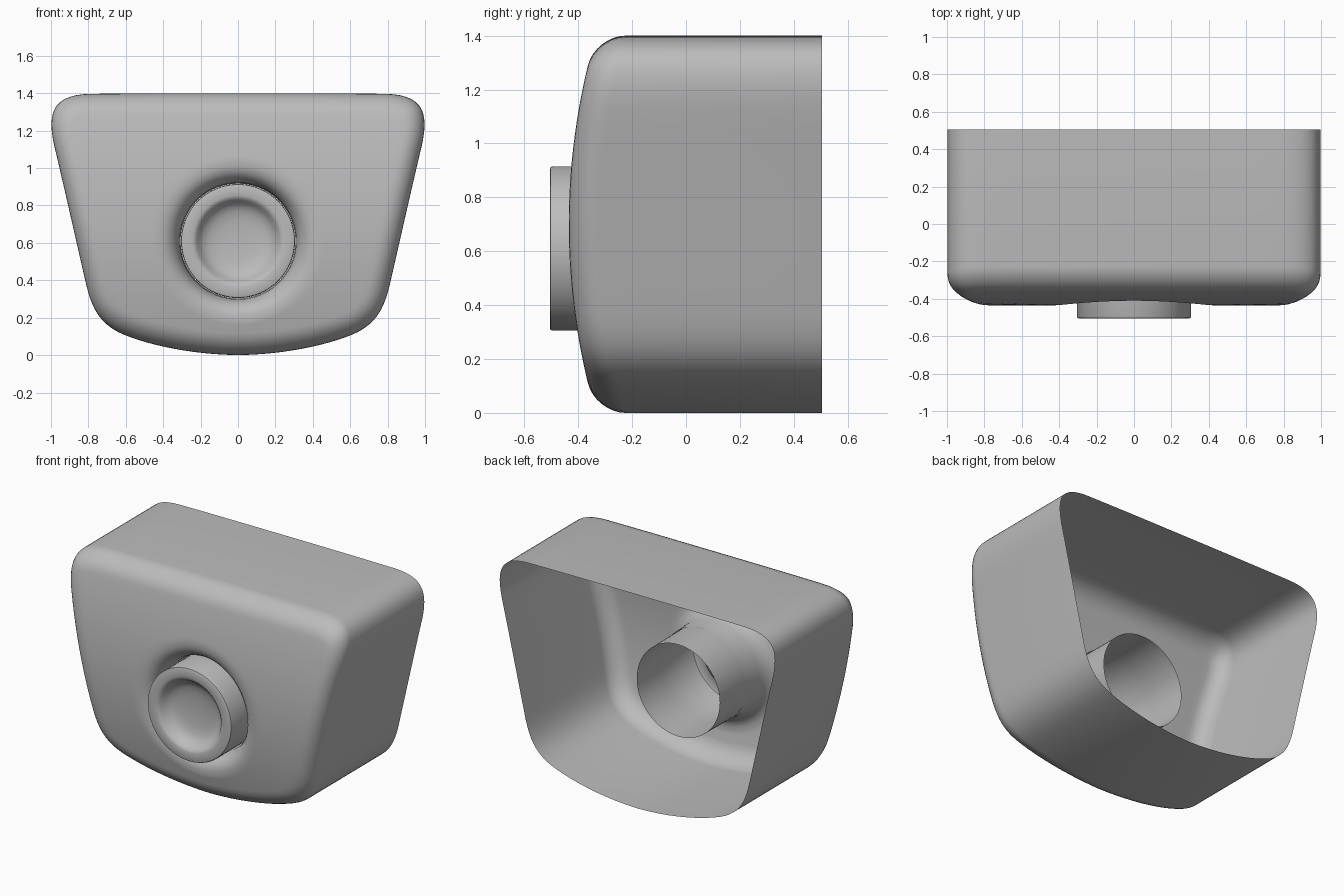
import bpy, math
from mathutils import Vector
from mathutils.geometry import interpolate_bezier

cube = bpy.data.objects.get("Cube")
if cube:
    bpy.data.objects.remove(cube, do_unlink=True)

AXIS_Z = 0.61      # height of the button axis
BACK_Y = 0.505     # open back of the housing

grey = bpy.data.materials.new("neutral_grey")
grey.use_nodes = True
colour = (0.5, 0.5, 0.5, 1)
grey.diffuse_color = colour
grey.node_tree.nodes["Principled BSDF"].inputs["Base Color"].default_value = colour


def loft(name, rings, cap=False):
    """Join equal rings of points with quads, smooth shaded with sharp edges kept."""
    n = len(rings[0])
    verts = [p for ring in rings for p in ring]
    faces = []
    for k in range(len(rings) - 1):
        for i in range(n):
            j = (i + 1) % n
            faces.append((k * n + i, k * n + j, (k + 1) * n + j, (k + 1) * n + i))
    if cap:
        faces.append([(len(rings) - 1) * n + i for i in range(n)])
    mesh = bpy.data.meshes.new(name)
    mesh.from_pydata(verts, [], faces)
    mesh.materials.append(grey)
    mesh.shade_smooth()
    mesh.set_sharp_from_angle(angle=math.radians(40))
    obj = bpy.data.objects.new(name, mesh)
    bpy.context.collection.objects.link(obj)
    return obj


def face_y(z):
    """Front panel bulges gently over its height."""
    return -0.435 + 0.1 * ((z - 0.7) / 0.7) ** 2


# Housing outline: right half as bezier pieces (point, handle, handle, point)
pieces = [
    ((0, 0), (0.24, 0.003), (0.46, 0.05), (0.60, 0.105), 10),
    ((0.60, 0.105), (0.74, 0.16), (0.78, 0.25), (0.81, 0.37), 12),
    ((0.81, 0.37), (0.87, 0.63), (0.93, 0.9), (0.985, 1.13), 10),
    ((0.985, 1.13), (1.02, 1.30), (0.99, 1.395), (0.78, 1.397), 14),
    ((0.78, 1.397), (0.5, 1.4), (0.25, 1.4), (0, 1.4), 10),
]
half = []
for a, b, c, d, count in pieces:
    pts = interpolate_bezier(Vector(a), Vector(b), Vector(c), Vector(d), count)
    half += [Vector((p[0], p[1])) for p in pts[:-1]]
half.append(Vector((0, 1.4)))
outline = half + [Vector((-p.x, p.y)) for p in half[-2:0:-1]]
count = len(outline)


def inset(distance):
    result = []
    for i, p in enumerate(outline):
        t = (outline[(i + 1) % count] - outline[i - 1]).normalized()
        result.append(p + Vector((-t.y, t.x)) * distance)
    return result


# Housing walls and rounded front edge
EDGE = 0.11
rings = [[(p.x, BACK_Y, p.y) for p in outline]]
for k in range(9):
    a = k / 8 * math.pi / 2
    rings.append([(p.x, face_y(p.y) + EDGE * (1 - math.sin(a)), p.y)
                  for p in inset(EDGE * (1 - math.cos(a)))])

# Front panel, closing in on the button opening
centre = Vector((0, AXIS_Z))
inner = inset(EDGE)
spokes = [(p - centre).normalized() for p in inner]
HOLE = 0.44
for k in range(1, 13):
    ring = []
    for p, s in zip(inner, spokes):
        q = p.lerp(centre + s * HOLE, k / 12)
        ring.append((q.x, face_y(q.y), q.y))
    rings.append(ring)

# Soft roll into the opening, then the inner collar
for radius, depth in [(0.40, 0.006), (0.37, 0.02), (0.345, 0.042), (0.325, 0.075), (0.312, 0.12)]:
    ring = []
    for s in spokes:
        q = centre + s * radius
        ring.append((q.x, face_y(q.y) + depth, q.y))
    rings.append(ring)
rings.append([(s.x * 0.307, -0.18, AXIS_Z + s.y * 0.307) for s in spokes])
loft("housing", rings)

# Button: open tube at the back, dished cap at the front
profile = [(0.301, 0.08), (0.303, -0.18), (0.305, -0.495), (0.302, -0.502), (0.295, -0.505),
           (0.245, -0.505), (0.232, -0.501), (0.22, -0.49), (0.205, -0.468), (0.185, -0.448),
           (0.155, -0.434), (0.11, -0.425), (0.05, -0.421), (0.01, -0.42)]
SIDES = 64
angles = [2 * math.pi * i / SIDES for i in range(SIDES)]
loft("button", [[(r * math.cos(a), y, AXIS_Z + r * math.sin(a)) for a in angles]
                for r, y in profile], cap=True)
